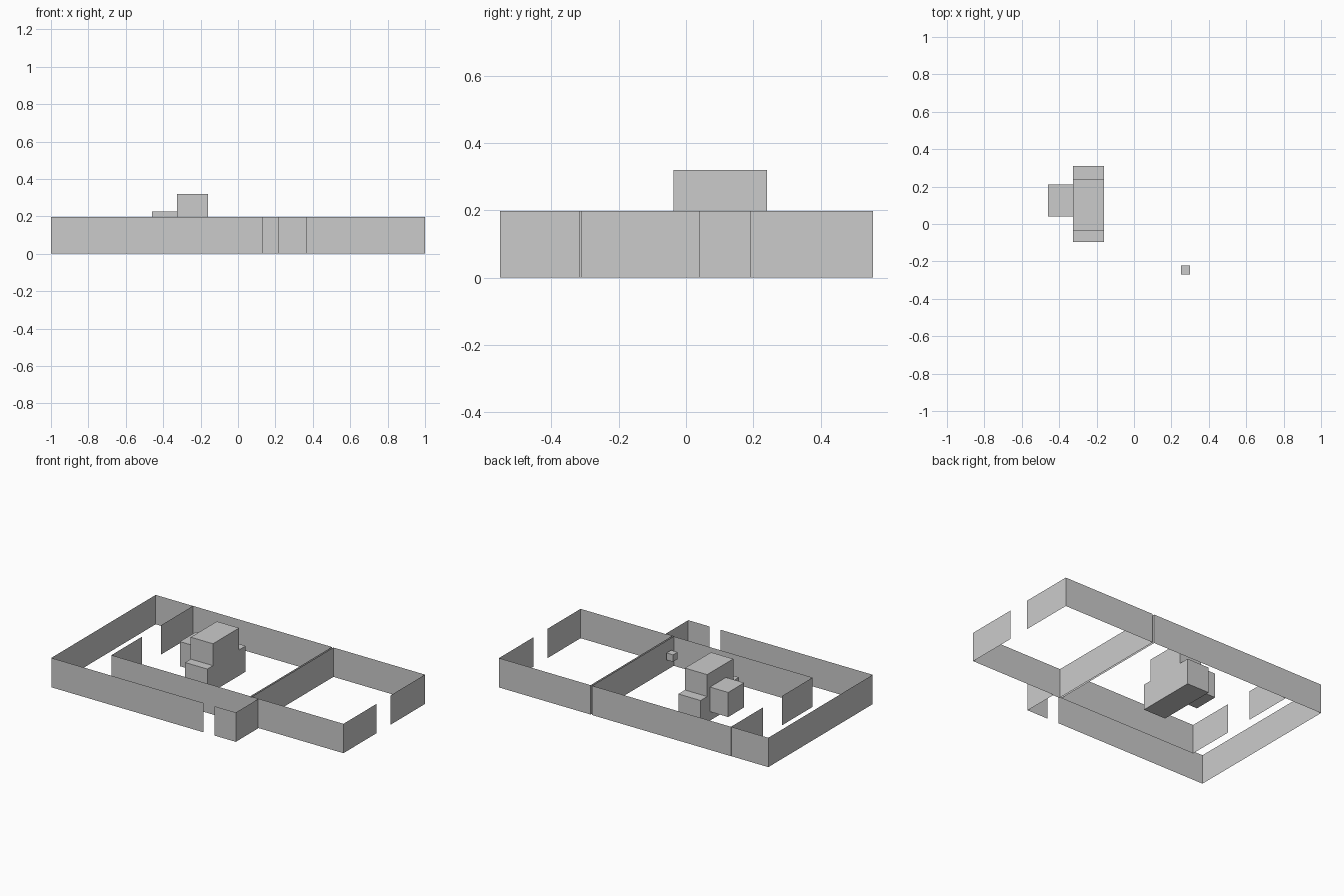
import bpy, bmesh

if "Cube" in bpy.data.objects:
    bpy.data.objects.remove(bpy.data.objects["Cube"])

WALL_H = 0.197


def wall_run(name, *paths):
    """Thin upright wall sheets following one or more floor-plan paths."""
    bm = bmesh.new()
    for path in paths:
        low = [bm.verts.new((x, y, 0)) for x, y in path]
        top = [bm.verts.new((x, y, WALL_H)) for x, y in path]
        for i in range(len(path) - 1):
            bm.faces.new((low[i], low[i + 1], top[i + 1], top[i]))
    mesh = bpy.data.meshes.new(name)
    bm.to_mesh(mesh)
    bm.free()
    bpy.context.collection.objects.link(bpy.data.objects.new(name, mesh))


def block(name, x, y, z):
    """Box given by its (min, max) range on each axis."""
    spans = (x, y, z)
    bpy.ops.mesh.primitive_cube_add(size=1, location=[(a + b) / 2 for a, b in spans])
    ob = bpy.context.object
    ob.name = name
    ob.scale = [b - a for a, b in spans]
    bpy.ops.object.transform_apply(location=False, rotation=False, scale=True)


# Right-hand room, doorway in its outer side
wall_run("right_room_walls",
         [(1, 0.04), (1, -0.31), (0.32, -0.31), (0.32, 0.555), (1, 0.555), (1, 0.19)])

# Central room, doorway in its left side
wall_run("central_room_walls",
         [(-0.723, 0.015), (-0.723, -0.31), (0.308, -0.31),
          (0.308, 0.556), (-0.723, 0.556), (-0.723, 0.215)])

# L-shaped corridor wrapping the central room, doorway at the front
wall_run("corridor_walls",
         [(0.13, -0.552), (-1, -0.552), (-1, 0.555), (-0.725, 0.555)],
         [(0.213, -0.552), (0.37, -0.552), (0.37, -0.315), (0.31, -0.315)])

# Furniture in the central room: tall centre, lower ends, raised side box
block("centre_block", (-0.325, -0.16), (-0.037, 0.24), (0, 0.32))
for side, span in (("front", (-0.097, -0.037)), ("back", (0.24, 0.31))):
    block(side + "_end_block", (-0.325, -0.16), span, (0, 0.173))
block("side_box", (-0.46, -0.325), (0.04, 0.21), (0.06, 0.225))

# Small box hung near the room corner
block("small_wall_box", (0.252, 0.3), (-0.27, -0.222), (0.075, 0.122))
